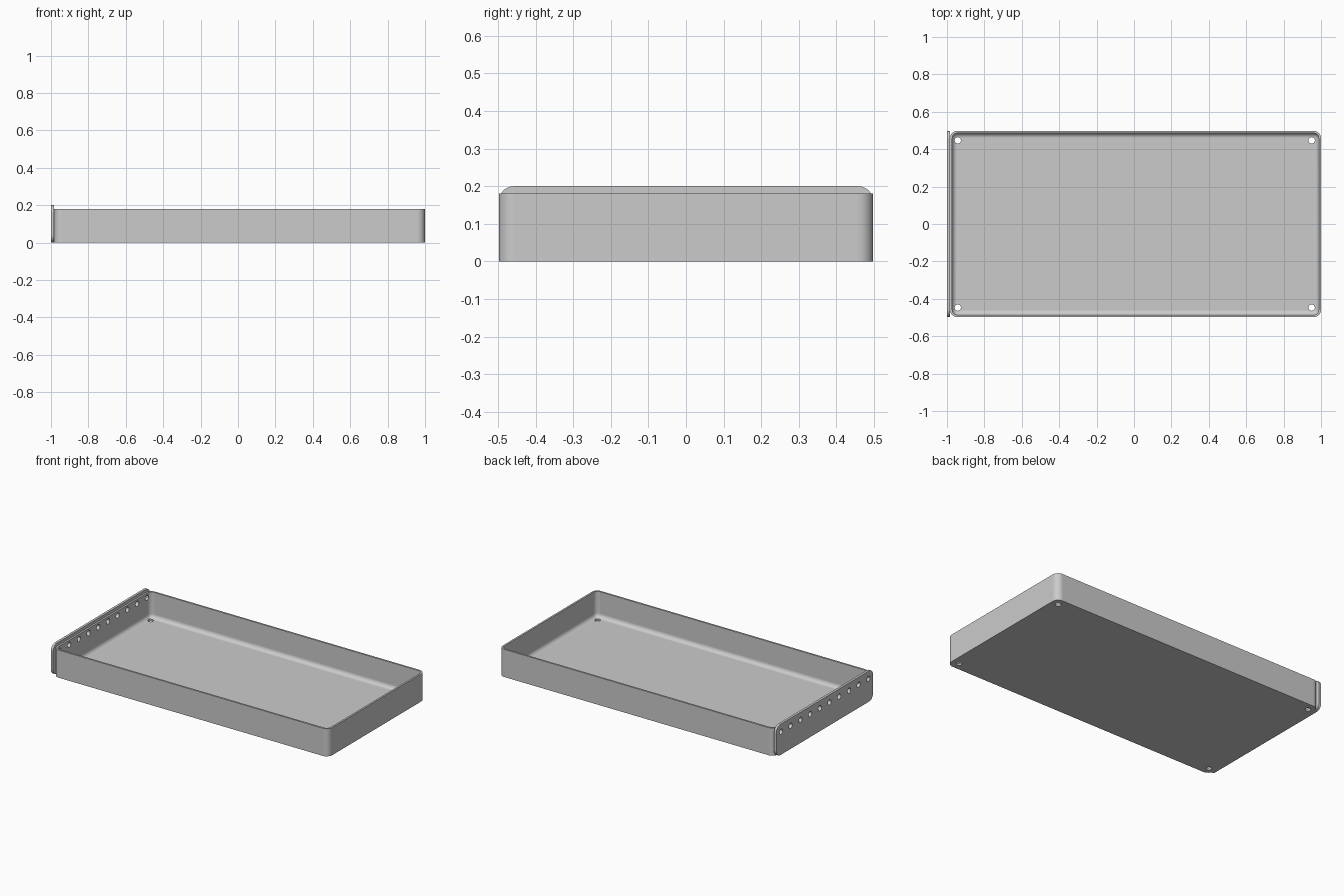
import bpy, bmesh, math
from mathutils import Matrix, Vector

old = bpy.data.objects.get("Cube")
if old:
    bpy.data.objects.remove(old)

metal = bpy.data.materials.new("light_grey")
metal.use_nodes = True
GREY = (0.6, 0.6, 0.6, 1)
metal.diffuse_color = GREY
metal.node_tree.nodes["Principled BSDF"].inputs["Base Color"].default_value = GREY

LEFT, RIGHT, HALF_Y = -0.984, 1.0, 0.498
TRAY_H, PLATE_H = 0.18, 0.2
WALL, FILLET, CORNER = 0.012, 0.026, 0.04
HOLE_R = 0.017


def rounded_rect(half_w, half_h, radius, steps=8):
    """Corner points of a rounded rectangle, anticlockwise."""
    pts = []
    for q, (sx, sy) in enumerate([(1, 1), (-1, 1), (-1, -1), (1, -1)]):
        for i in range(steps + 1):
            a = math.pi / 2 * (q + i / steps)
            pts.append((sx * (half_w - radius) + radius * math.cos(a),
                        sy * (half_h - radius) + radius * math.sin(a)))
    return pts


def skin(name, loops):
    """Closed solid through a stack of matching loops."""
    bm = bmesh.new()
    rings = [[bm.verts.new(p) for p in loop] for loop in loops]
    n = len(rings[0])
    for a, b in zip(rings, rings[1:]):
        for i in range(n):
            j = (i + 1) % n
            bm.faces.new((a[i], a[j], b[j], b[i]))
    bm.faces.new(rings[0][::-1])
    bm.faces.new(rings[-1])
    bmesh.ops.recalc_face_normals(bm, faces=bm.faces)
    return to_object(name, bm)


def to_object(name, bm):
    mesh = bpy.data.meshes.new(name)
    bm.to_mesh(mesh)
    bm.free()
    mesh.materials.append(metal)
    obj = bpy.data.objects.new(name, mesh)
    bpy.context.collection.objects.link(obj)
    return obj


def hole_cutter(name, centres, axis, depth):
    """One helper object made of a round bar at each hole centre."""
    bm = bmesh.new()
    turn = Vector((0, 0, 1)).rotation_difference(Vector(axis)).to_matrix().to_4x4()
    for c in centres:
        bmesh.ops.create_cone(bm, cap_ends=True, segments=24, radius1=HOLE_R,
                              radius2=HOLE_R, depth=depth,
                              matrix=Matrix.Translation(c) @ turn)
    cutter = to_object(name, bm)
    cutter.hide_render = True
    return cutter


def cut(obj, cutter):
    mod = obj.modifiers.new("holes", "BOOLEAN")
    mod.operation = "DIFFERENCE"
    mod.solver = "EXACT"
    mod.object = cutter
    bpy.context.view_layer.objects.active = obj
    bpy.ops.object.modifier_apply(modifier=mod.name)


def finish(obj):
    """Smooth the rounded faces and keep the level ones flat."""
    bpy.ops.object.select_all(action="DESELECT")
    obj.select_set(True)
    bpy.context.view_layer.objects.active = obj
    bpy.ops.object.shade_smooth_by_angle(angle=math.radians(35))
    for p in obj.data.polygons:
        if max(abs(v) for v in p.normal) > 0.9999:
            p.use_smooth = False


# Tray: straight outside, rounded cove where the walls meet the floor
mid_x, half_x = (LEFT + RIGHT) / 2, (RIGHT - LEFT) / 2


def tray_loop(inset, z):
    return [(x + mid_x, y, z) for x, y in
            rounded_rect(half_x - inset, HALF_Y - inset, CORNER - inset)]


loops = [tray_loop(0, 0), tray_loop(0, TRAY_H), tray_loop(WALL, TRAY_H)]
for i in range(9):
    a = math.pi / 2 * i / 8
    loops.append(tray_loop(WALL + FILLET * (1 - math.cos(a)),
                           WALL + FILLET * (1 - math.sin(a))))
tray = skin("tray", loops)

# End plate with four rounded corners, slightly taller than the tray
outline = rounded_rect(HALF_Y, PLATE_H / 2, CORNER)
plate = skin("end_plate", [[(x, y, z + PLATE_H / 2) for y, z in outline]
                           for x in (-1, LEFT)])

# Row of holes through the plate and the wall behind it
row = hole_cutter("row_hole_cutter",
                  [(LEFT, -0.45 + 0.1 * i, 0.15) for i in range(10)], (1, 0, 0), 0.1)
# Mounting holes in the floor corners
floor = hole_cutter("floor_hole_cutter",
                    [(x, y, 0) for x in (-0.942, 0.95) for y in (-0.447, 0.447)],
                    (0, 0, 1), 0.1)
cut(tray, row)
cut(tray, floor)
cut(plate, row)
for helper in (row, floor):
    bpy.data.objects.remove(helper)
for part in (tray, plate):
    finish(part)
